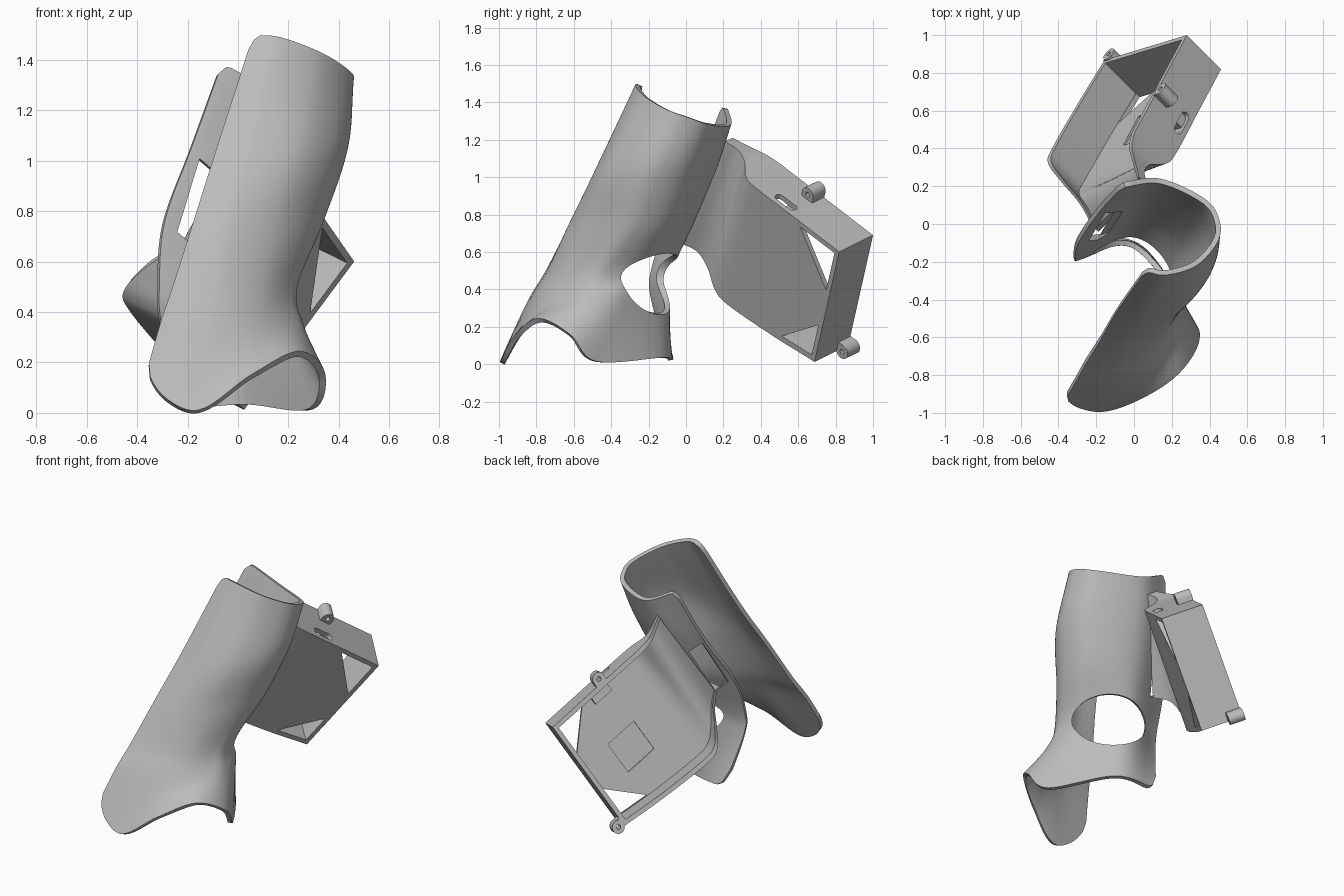
import bpy, bmesh, math
from mathutils import Vector

if "Cube" in bpy.data.objects:
    bpy.data.objects.remove(bpy.data.objects["Cube"], do_unlink=True)

grey = bpy.data.materials.new("plain grey")
grey.use_nodes = True
colour = (0.5, 0.5, 0.5, 1)
grey.diffuse_color = colour
grey.node_tree.nodes["Principled BSDF"].inputs["Base Color"].default_value = colour

THICK = 0.028


def make(name, verts, faces, fix=True):
    """Create a mesh object from points and faces."""
    mesh = bpy.data.meshes.new(name)
    mesh.from_pydata([tuple(v) for v in verts], [], faces)
    if fix:
        bm = bmesh.new()
        bm.from_mesh(mesh)
        bmesh.ops.recalc_face_normals(bm, faces=bm.faces)
        bm.to_mesh(mesh)
        bm.free()
    mesh.materials.append(grey)
    obj = bpy.data.objects.new(name, mesh)
    bpy.context.collection.objects.link(obj)
    return obj


def activate(obj):
    bpy.ops.object.select_all(action="DESELECT")
    obj.select_set(True)
    bpy.context.view_layer.objects.active = obj


def smooth(obj):
    activate(obj)
    bpy.ops.object.shade_smooth_by_angle(angle=math.radians(35))


def cut(obj, cutters):
    """Subtract every cutter from the object."""
    activate(obj)
    for c in cutters:
        c.hide_render = True
        mod = obj.modifiers.new("cut", "BOOLEAN")
        mod.object, mod.operation, mod.solver = c, "DIFFERENCE", "EXACT"
        bpy.ops.object.modifier_apply(modifier=mod.name)


def spline(points, count, start=0, end=1):
    """Smooth curve through the points, sampled evenly between two fractions."""
    p = [Vector(q) for q in points]
    p = [2 * p[0] - p[1]] + p + [2 * p[-1] - p[-2]]
    spans = len(p) - 3
    out = []
    for i in range(count + 1):
        s = (start + (end - start) * i / count) * spans
        k = min(int(s), spans - 1)
        t = s - k
        a, b, c, d = p[k:k + 4]
        out.append(0.5 * (2 * b + (c - a) * t + (2 * a - 5 * b + 4 * c - d) * t * t
                          + (3 * b - a - 3 * c + d) * t ** 3))
    return out


# Sleeve cross-sections, from the front edge round the left side to the back edge
bottom = [(-.375, -.95, .12), (-.17, -.995, .01), (.05, -.92, .15), (.24, -.79, .245),
          (.345, -.62, .16), (.3, -.48, .015), (.05, -.12, .035), (-.23, -.06, .02)]
top = [(.06, -.25, 1.5), (.17, -.27, 1.49), (.33, -.22, 1.43), (.44, -.1, 1.36),
       (.455, .01, 1.32), (.38, .13, 1.28), (.14, .24, 1.28), (-.07, .22, 1.38)]
middle = {
    .35: [(-.31, -.84), (-.09, -.82), (.08, -.75), (.21, -.63), (.26, -.5), (.21, -.32), (-.02, -.09), (-.31, -.16)],
    .5: [(-.26, -.75), (-.06, -.73), (.1, -.65), (.2, -.53), (.235, -.42), (.18, -.25), (-.02, -.075), (-.32, -.16)],
    .75: [(-.18, -.62), (-.02, -.62), (.16, -.54), (.29, -.4), (.335, -.25), (.26, -.08), (.01, .04), (-.3, -.07)],
    1.05: [(-.085, -.455), (.06, -.48), (.25, -.43), (.39, -.29), (.435, -.13), (.35, .04), (.08, .165), (-.19, .09)],
}
rings = [bottom] + [[(x, y, z) for x, y in ring] for z, ring in middle.items()] + [top]
AROUND, UP = 84, 44


def trim(i, radius):
    """How far a column is shortened so that the corners come out round."""
    near_edge = min(i, (AROUND - i) * 2) / AROUND
    x = max(0, 1 - near_edge / radius)
    return radius * (1 - math.sqrt(1 - x * x))


sampled = [spline(r, AROUND) for r in rings]
verts = []
for i in range(AROUND + 1):
    verts += spline([r[i] for r in sampled], UP, trim(i, .065), 1 - .5 * trim(i, .05))
row = UP + 1
faces = [(i * row + j, (i + 1) * row + j, (i + 1) * row + j + 1, i * row + j + 1)
         for i in range(AROUND) for j in range(UP)]
sleeve = make("sleeve", verts, faces, fix=False)
shell = sleeve.modifiers.new("shell", "SOLIDIFY")
shell.thickness, shell.offset = THICK, -1
activate(sleeve)
bpy.ops.object.modifier_apply(modifier="shell")

# Tray frame: l runs from the end wall to the sleeve, w across, n towards the floor
ORIGIN = Vector((.28, 1.0, .69))
L, W, N = Vector((-.39, -.73, .56)), Vector((-.586, -.177, -.79)), Vector((.67, -.67, -.33))
WIDTH, DEPTH = .745, .27


def place(l, w, n):
    return ORIGIN + l * L + w * W + n * N


def prism(name, outline, start, end, order):
    """Extrude a flat outline; order names the two outline axes and the extrusion axis."""
    pts = []
    for h in (start, end):
        for a, b in outline:
            pts.append(place(**dict(zip(order, (a, b, h)))))
    c = len(outline)
    sides = [(i, (i + 1) % c, c + (i + 1) % c, c + i) for i in range(c)]
    return make(name, pts, sides + [tuple(range(c)), tuple(range(c, 2 * c))])


def rect(a, b, c, d):
    return [(a, c), (b, c), (b, d), (a, d)]


def circle(a, b, r, count=24):
    return [(a + r * math.cos(k * math.tau / count), b + r * math.sin(k * math.tau / count))
            for k in range(count)]


# Both long sides of the tray: (l, floor depth, rim depth, w)
near = spline([(0, DEPTH, 0, 0), (.3, DEPTH, 0, 0), (.6, DEPTH, 0, 0), (.7, .25, 0, 0),
               (.79, .165, .02, -.005), (.86, .145, .07, -.025), (.93, .18, .12, -.05)], 48)
far = spline([(0, DEPTH, 0, WIDTH), (.3, DEPTH, 0, .78), (.62, DEPTH, 0, .8), (.73, .26, .01, .78),
              (.81, .25, .09, .7), (.88, .28, .2, .62), (.955, .36, .31, .575)], 48)


def strip(name, t0, t1, wall, spans):
    """Solid band of the tray between two width fractions, either a thin floor or a full wall."""
    pts, quads = [], []
    for p, q in zip(near, far):
        for k in range(spans + 1):
            l, floor, rim, w = p.lerp(q, t0 + (t1 - t0) * k / spans)
            upper = min(rim, floor - THICK) if wall else floor - THICK
            pts += [place(l, w, floor), place(l, w, upper)]
    step = 2 * (spans + 1)
    count = len(near) - 1
    for i in range(count):
        a, b = i * step, (i + 1) * step
        for k in range(0, 2 * spans, 2):
            for s in (0, 1):
                quads.append((a + k + s, a + k + 2 + s, b + k + 2 + s, b + k + s))
        for k in (0, 2 * spans):
            quads.append((a + k, a + k + 1, b + k + 1, b + k))
    for a in (0, count * step):
        for k in range(0, 2 * spans, 2):
            quads.append((a + k, a + k + 2, a + k + 3, a + k + 1))
    return make(name, pts, quads)


edge = THICK / WIDTH
floor = strip("tray_floor", 0, 1, False, 8)
upper_wall = strip("tray_upper_wall", 0, edge, True, 1)
lower_wall = strip("tray_lower_wall", 1 - edge, 1, True, 1)
prism("tray_end_wall", rect(0, THICK, 0, WIDTH), 0, DEPTH, "lwn")

# Openings: corner triangles, shallow floor square, wall slot, thumb hole, strap slot
inner, far_side = THICK, WIDTH - THICK
tri_a = prism("corner_cutter", [(inner, inner), (.28, inner), (inner, .28)], .1, .4, "lwn")
tri_b = prism("corner_cutter", [(inner, far_side), (.24, far_side + .025), (inner, WIDTH - .23)], .1, .4, "lwn")
square = prism("square_cutter", rect(.23, .44, .35, .56), .15, DEPTH - THICK + .012, "lwn")
cap = [(l + (.045 if l > .44 else -.045), n) for l, n in circle(.44, .215, .026)]
wall_slot = prism("wall_slot_cutter", cap, -.1, .1, "lnw")
strap = prism("strap_slot_cutter", rect(.96, 1.05, .26, .57), .04, .38, "lwn")

aim, across = Vector((.52, .85, -.35)), Vector((-.85, .52, 0))
hole = []
for depth in (-.14, .35):
    for a, b in circle(0, 0, 1, 48):
        hole.append(Vector((.035, -.195, .46)) + aim * depth + across * a * .235 + Vector((0, 0, b * .175)))
ring = 48
thumb = make("thumb_cutter", hole, [(i, (i + 1) % ring, ring + (i + 1) % ring, ring + i) for i in range(ring)]
             + [tuple(range(ring)), tuple(range(ring, 2 * ring))])

cut(sleeve, [thumb, strap])
cut(floor, [tri_a, tri_b, square])
cut(upper_wall, [wall_slot])

# Screw bosses on the rim and a small block inside the upper wall
bosses = [("upper", .4, -.03, rect(.36, .44, -.03, .005)),
          ("lower", -.035, WIDTH - .02, rect(-.035, .01, WIDTH - .06, WIDTH))]
drills = []
for side, l, w, base in bosses:
    boss = prism(side + "_boss", circle(l, w, .04), -.005, .095, "lwn")
    drill = prism("screw_cutter", circle(l, w, .014, 12), -.1, .2, "lwn")
    cut(boss, [drill])
    foot = prism(side + "_boss_foot", base, -.003, .093, "lwn")
    cut(foot, [drill])
    drills.append(drill)
    smooth(boss)
prism("inner_block", rect(.31, .44, .03, .11), .19, .25, "lwn")

for part in (sleeve, floor, upper_wall, lower_wall):
    smooth(part)
for helper in [tri_a, tri_b, square, wall_slot, strap, thumb] + drills:
    bpy.data.objects.remove(helper, do_unlink=True)
